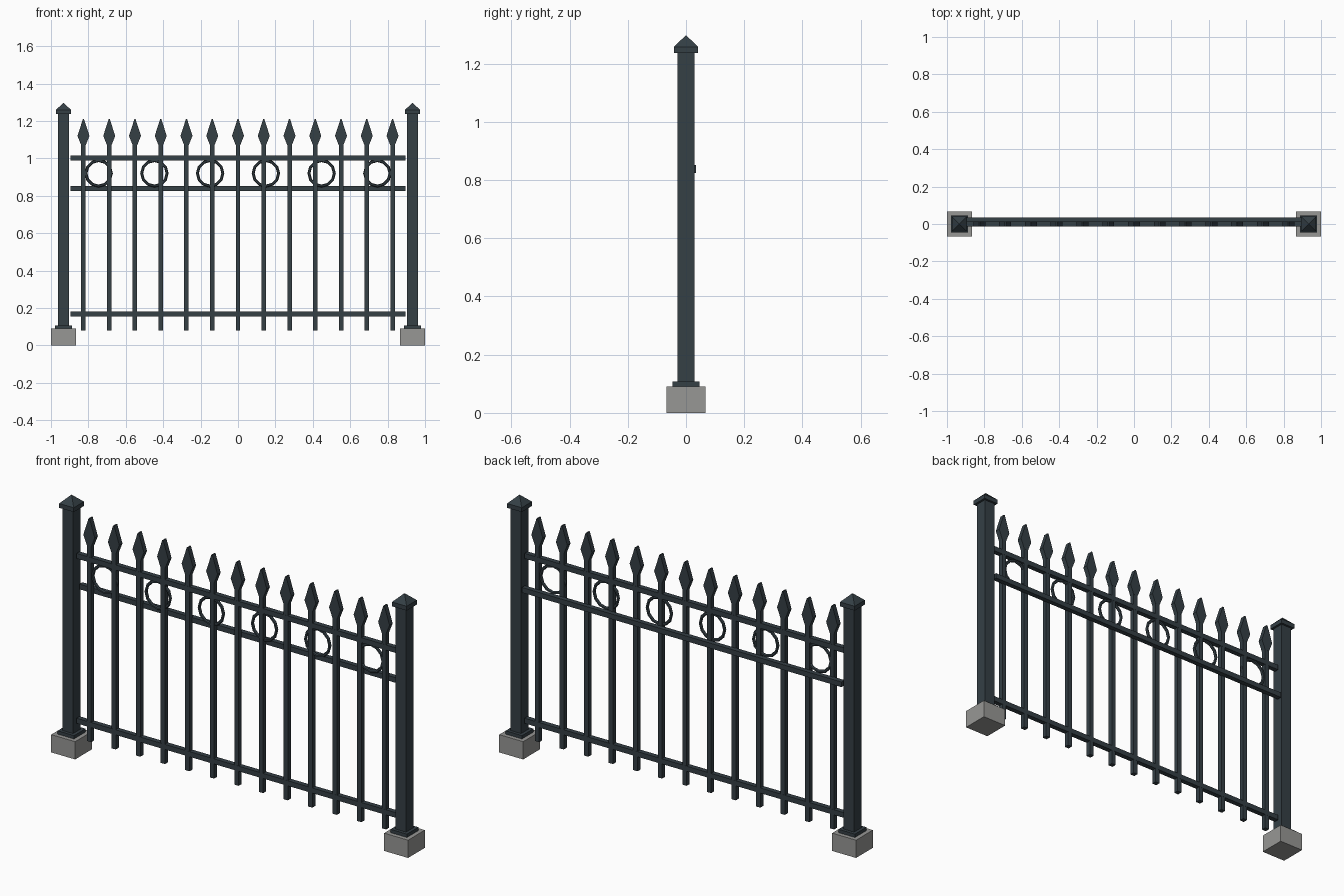
import bpy
import bmesh
import math
from mathutils import Matrix

if "Cube" in bpy.data.objects:
    bpy.data.objects.remove(bpy.data.objects["Cube"], do_unlink=True)


def make_material(name, rgb):
    mat = bpy.data.materials.new(name)
    mat.use_nodes = True
    colour = (*rgb, 1.0)
    mat.diffuse_color = colour
    bsdf = next(n for n in mat.node_tree.nodes if n.type == "BSDF_PRINCIPLED")
    bsdf.inputs["Base Color"].default_value = colour
    return mat


iron = make_material("dark_slate_iron", (0.035, 0.05, 0.06))
concrete = make_material("grey_concrete", (0.31, 0.31, 0.30))


def finish(name, bm, mat):
    bmesh.ops.recalc_face_normals(bm, faces=bm.faces)
    mesh = bpy.data.meshes.new(name)
    bm.to_mesh(mesh)
    bm.free()
    mesh.materials.append(mat)
    obj = bpy.data.objects.new(name, mesh)
    bpy.context.collection.objects.link(obj)
    return obj


def add_box(bm, x, y, z, half):
    """Box between the x, y and z ranges given as centre, centre, (low, high)."""
    size = (half[0] * 2, half[1] * 2, z[1] - z[0])
    place = Matrix.Translation((x, y, (z[0] + z[1]) / 2)) @ Matrix.Diagonal((*size, 1))
    bmesh.ops.create_cube(bm, size=1, matrix=place)


def box(name, x, y, z, half, mat):
    bm = bmesh.new()
    add_box(bm, x, y, z, half)
    return finish(name, bm, mat)


def add_prism(bm, outline, x, depth):
    """Extrude an x-z outline through the fence thickness."""
    face = bm.faces.new([bm.verts.new((x + px, -depth, pz)) for px, pz in outline])
    moved = bmesh.ops.extrude_face_region(bm, geom=[face])["geom"]
    verts = [v for v in moved if isinstance(v, bmesh.types.BMVert)]
    bmesh.ops.translate(bm, verts=verts, vec=(0, depth * 2, 0))


# Posts with footing, flange and pyramid cap
POST_X = 0.933
for side, sign in (("right", -1), ("left", 1)):
    x = sign * POST_X
    box(side + "_footing", x, 0, (0, 0.09), (0.067, 0.067), concrete)
    box(side + "_flange", x, 0, (0.085, 0.107), (0.046, 0.046), iron)
    box(side + "_post", x, 0, (0.01, 1.24), (0.03, 0.03), iron)
    bm = bmesh.new()
    add_box(bm, x, 0, (1.236, 1.258), (0.041, 0.041))
    place = Matrix.Translation((x, 0, 1.278)) @ Matrix.Rotation(math.pi / 4, 4, "Z")
    bmesh.ops.create_cone(bm, cap_ends=True, segments=4, radius1=0.041 * math.sqrt(2),
                          radius2=0, depth=0.04, matrix=place)
    finish(side + "_post_cap", bm, iron)

# Horizontal rails, the middle one set behind the pickets
for name, y, z in (("bottom_rail", 0, 0.167), ("middle_rail", 0.022, 0.838), ("top_rail", 0, 1.002)):
    box(name, 0, y, (z - 0.013, z + 0.013), (0.896, 0.0125), iron)

# Pickets with spear heads
SPEAR = [(-0.012, 1.07), (0.012, 1.07), (0.032, 1.12), (0.003, 1.21), (-0.003, 1.21), (-0.032, 1.12)]
pickets = bmesh.new()
spears = bmesh.new()
for i in range(-6, 7):
    x = i * 0.1377
    add_box(pickets, x, 0, (0.08, 1.08), (0.012, 0.012))
    add_prism(spears, SPEAR, x, 0.0125)
finish("pickets", pickets, iron)
finish("spear_heads", spears, iron)

# Decorative rings between the upper rails
for i in range(6):
    bpy.ops.mesh.primitive_torus_add(
        location=((i - 2.5) * 0.298, 0, 0.92), rotation=(math.pi / 2, 0, 0),
        major_segments=12, minor_segments=6, major_radius=0.068, minor_radius=0.008)
    ring = bpy.context.object
    ring.name = f"ring_{i + 1}"
    ring.data.materials.append(iron)
